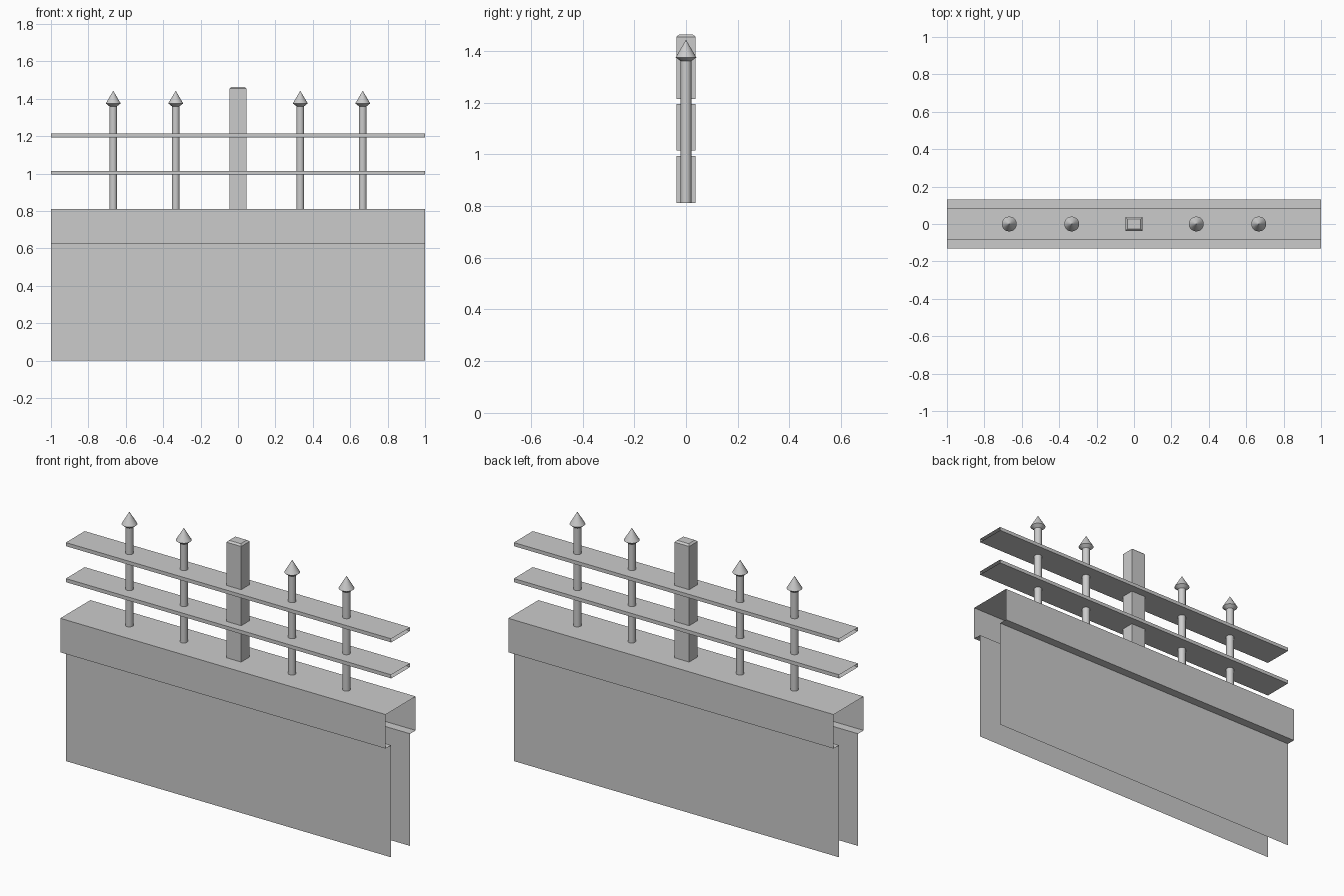
import bpy, math

if "Cube" in bpy.data.objects:
    bpy.data.objects.remove(bpy.data.objects["Cube"])

def make(name, verts, faces):
    me = bpy.data.meshes.new(name)
    me.from_pydata(verts, [], faces)
    ob = bpy.data.objects.new(name, me)
    bpy.context.collection.objects.link(ob)
    return ob

def extrude_x(name, profile, closed):
    """Sweep a (y, z) profile along x, leaving the ends open."""
    n = len(profile)
    verts = [(x, y, z) for x in (-1, 1) for y, z in profile]
    faces = [(i, n + i, n + (i + 1) % n, (i + 1) % n)
             for i in range(n if closed else n - 1)]
    return make(name, verts, faces)

def stack(name, rings, cap=False):
    """Join rings of points of equal count, optionally closing the top."""
    n = len(rings[0])
    verts = [v for r in rings for v in r]
    faces = [(k * n + i, k * n + (i + 1) % n, (k + 1) * n + (i + 1) % n, (k + 1) * n + i)
             for k in range(len(rings) - 1) for i in range(n)]
    if cap:
        faces.append(tuple(range((len(rings) - 1) * n, len(rings) * n)))
    return make(name, verts, faces)

# hollow wall with wider coping, open ends and underside
half = [(-0.083, 0), (-0.083, 0.623), (-0.132, 0.623), (-0.132, 0.812)]
extrude_x("wall", half[::-1] and half + [(-y, z) for y, z in reversed(half)], False)

# two flat rails, open at the ends
RAILS = [(0.994, 1.014), (1.194, 1.214)]
for i, (z0, z1) in enumerate(RAILS):
    extrude_x(f"rail_{i + 1}", [(-0.083, z0), (-0.083, z1), (0.083, z1), (0.083, z0)], True)

# square post, interrupted by the rails, with chamfered top
def rect(z, inset=0.0):
    a, b = 0.0455 - inset, 0.037 - inset
    return [(-a, -b, z), (a, -b, z), (a, b, z), (-a, b, z)]

stack("post_lower", [rect(0.812), rect(RAILS[0][0])])
stack("post_middle", [rect(RAILS[0][1]), rect(RAILS[1][0])])
stack("post_upper", [rect(RAILS[1][1]), rect(1.454), rect(1.463, 0.01)], True)

# round pickets with pointed heads
SIDES = 20
def circle(x, r, z):
    return [(x + r * math.cos(2 * math.pi * i / SIDES),
             r * math.sin(2 * math.pi * i / SIDES), z) for i in range(SIDES)]

for i, x in enumerate((-0.667, -0.333, 0.333, 0.667)):
    ob = stack(f"picket_{i + 1}", [circle(x, r, z) for r, z in
               ((0.0205, 0.812), (0.0205, 1.36), (0.04, 1.375), (0.0005, 1.442))], True)
    bpy.ops.object.select_all(action='DESELECT')
    ob.select_set(True)
    bpy.context.view_layer.objects.active = ob
    bpy.ops.object.shade_smooth_by_angle(angle=math.radians(30))
